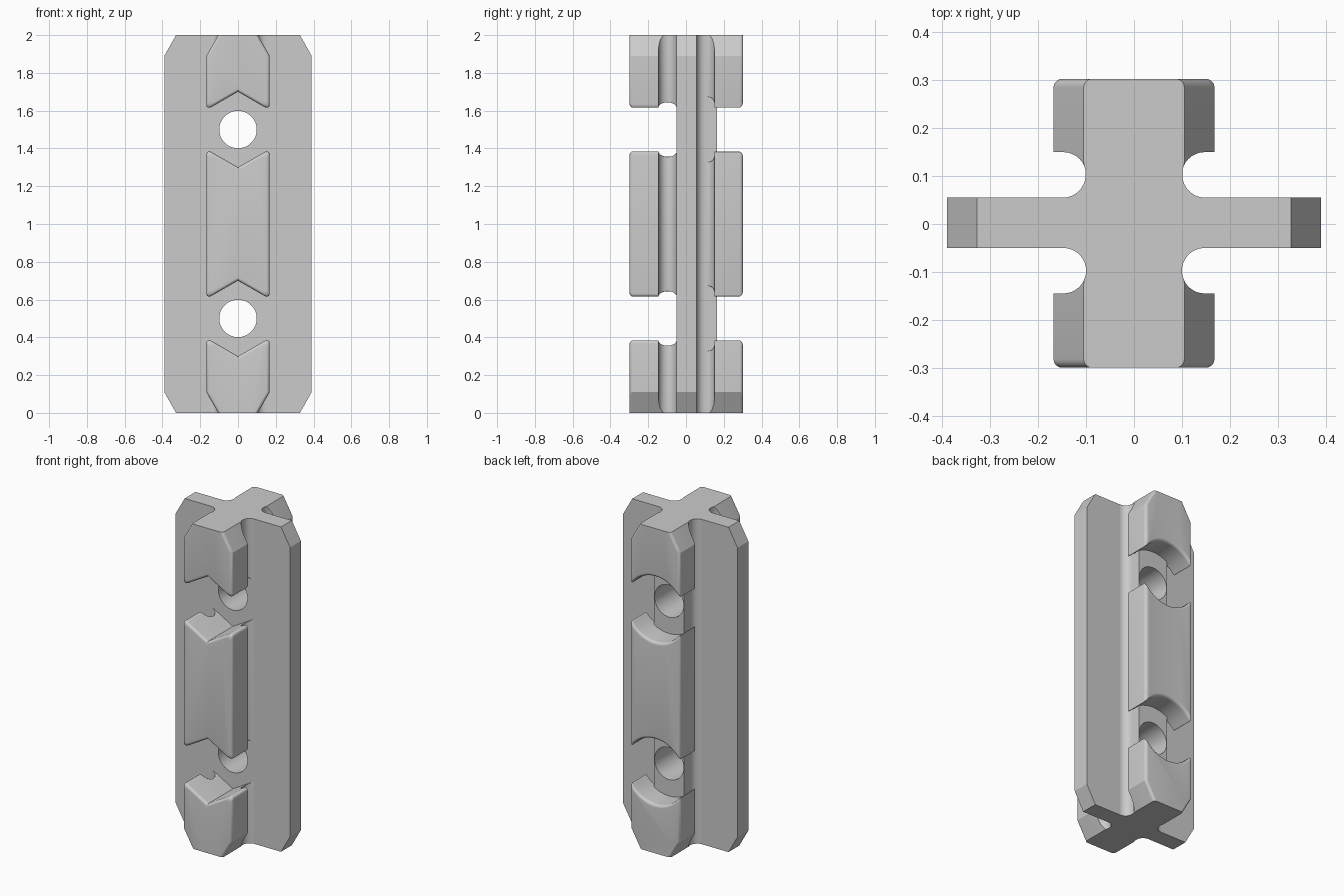
import bpy, bmesh
from math import sin, cos, pi, sqrt
from mathutils import Matrix

cube = bpy.data.objects.get("Cube")
if cube:
    bpy.data.objects.remove(cube, do_unlink=True)

GREY = (0.6, 0.6, 0.6, 1)
mat = bpy.data.materials.new("plain grey")
mat.use_nodes = True
mat.diffuse_color = GREY
mat.node_tree.nodes["Principled BSDF"].inputs["Base Color"].default_value = GREY

HOLE_R, SEAT_R, NECK, HEAD, EDGE = 0.099, 0.2, 0.1, 0.168, 0.018
SLOPE = 1.75     # steepness of the corner chamfers
HOLES = (0.5, 1.5)


def add_object(name, bm):
    mesh = bpy.data.meshes.new(name)
    bm.to_mesh(mesh)
    bm.free()
    mesh.materials.append(mat)
    obj = bpy.data.objects.new(name, mesh)
    bpy.context.collection.objects.link(obj)
    return obj


def smooth(obj):
    bpy.ops.object.select_all(action='DESELECT')
    obj.select_set(True)
    bpy.context.view_layer.objects.active = obj
    bpy.ops.object.shade_smooth_by_angle(angle=0.43)


def loft(name, rings):
    """Skin a stack of (y, outline) slices, each outline a list of (x, z)."""
    bm = bmesh.new()
    loops = [[bm.verts.new((x, y, z)) for x, z in pts] for y, pts in rings]
    for a, b in zip(loops, loops[1:]):
        for i in range(len(a)):
            j = (i + 1) % len(a)
            bm.faces.new((a[i], a[j], b[j], b[i]))
    bm.faces.new(loops[0])
    bm.faces.new(loops[-1])
    bmesh.ops.remove_doubles(bm, verts=bm.verts, dist=1e-5)
    bmesh.ops.recalc_face_normals(bm, faces=bm.faces)
    return add_object(name, bm)


def drill(obj):
    """Cut both through holes."""
    bm = bmesh.new()
    for z in HOLES:
        bmesh.ops.create_cone(bm, cap_ends=True, segments=64, radius1=HOLE_R,
                              radius2=HOLE_R, depth=1,
                              matrix=Matrix.Translation((0, 0, z)) @ Matrix.Rotation(pi / 2, 4, 'X'))
    cutter = add_object("hole_cutter", bm)
    cutter.hide_render = True
    mod = obj.modifiers.new("holes", 'BOOLEAN')
    mod.operation, mod.solver, mod.object = 'DIFFERENCE', 'EXACT', cutter
    bpy.context.view_layer.objects.active = obj
    bpy.ops.object.modifier_apply(modifier=mod.name)
    bpy.data.objects.remove(cutter, do_unlink=True)


def rect(w):
    return [(-w, 0), (w, 0), (w, 2), (-w, 2)]


def end_line(w, inset, r, kind, hole, s, chamfer):
    """One end of a block outline, left to right; s is +1 for the upper end."""
    half = []
    if kind == 'flat':
        c = min(w, 0.105 - inset) if chamfer else w
        xs = [c * i / 6 for i in range(7)] + [c + (w - c) * i / 6 for i in range(1, 7)]
        half = [(x, 1 + s - s * SLOPE * max(0, x - c)) for x in xs]
    else:
        core = w - r
        us = [0] * 7 + [r * sin(pi / 2 * i / 6) for i in range(1, 7)]
        for i, u in enumerate(us):
            x = core * min(i, 6) / 6 + u
            rise = SEAT_R - x * 0.577 if kind == 'vee' else sqrt(SEAT_R ** 2 - x * x)
            drop = inset + r - sqrt(max(0, r * r - u * u))
            half.append((x, hole - s * (rise + drop)))
    return [(-x, z) for x, z in half[:0:-1]] + half


def block(name, side, base, neck_end, outer, kind, lower, upper):
    """Undercut block: scooped neck, then a wider head with rounded edges."""
    mid, rad = (base + neck_end) / 2, (neck_end - base) / 2
    round_r = 0.03 if kind == 'vee' else 0.012
    first = -8 if kind == 'vee' else 0
    slices = []
    for i in range(first, 9):
        a = pi / 2 * i / 8
        slices.append((mid + rad * sin(a), NECK + rad * (1 - cos(a)), 0, 0.004, i >= 0))
    slices.append((neck_end, HEAD, 0, round_r, True))
    for i in range(7):
        a = pi / 2 * i / 6
        inset = EDGE * (1 - cos(a))
        slices.append((outer - EDGE + EDGE * sin(a), HEAD - inset, inset, round_r, True))
    rings = []
    for d, w, inset, r, chamfer in slices:
        top = end_line(w, inset, r, kind if upper else 'flat', upper, 1, chamfer)
        bottom = end_line(w, inset, r, kind if lower else 'flat', lower, -1, chamfer)
        rings.append((side * d, top + bottom[::-1]))
    smooth(loft(name, rings))


# Main plate with chamfered corners
corner = [(0.328, 0), (0.39, 0.11), (0.39, 1.89), (0.328, 2)]
outline = corner + [(-x, z) for x, z in corner[::-1]]
plate = loft("main_plate", [(-0.05, outline), (0.055, outline)])
drill(plate)
smooth(plate)

# Rear rib: filleted root rising to the flat seats around the holes
rib_rings = []
for i in range(9):
    a = pi / 2 * i / 8
    rib_rings.append((0.1025 - 0.0475 * cos(a), rect(NECK + 0.001 + 0.0475 * (1 - sin(a)))))
rib_rings.append((0.165, rect(NECK + 0.001)))
rib = loft("rear_rib", rib_rings)
drill(rib)
smooth(rib)

# Front blocks have V-notched ends, rear blocks have round-scooped ends
spans = (("lower", None, HOLES[0]), ("middle", *HOLES), ("upper", HOLES[1], None))
for label, low, high in spans:
    block("front_block_" + label, -1, 0.05, 0.145, 0.3, 'vee', low, high)
    block("rear_block_" + label, 1, 0.055, 0.15, 0.303, 'arc', low, high)
